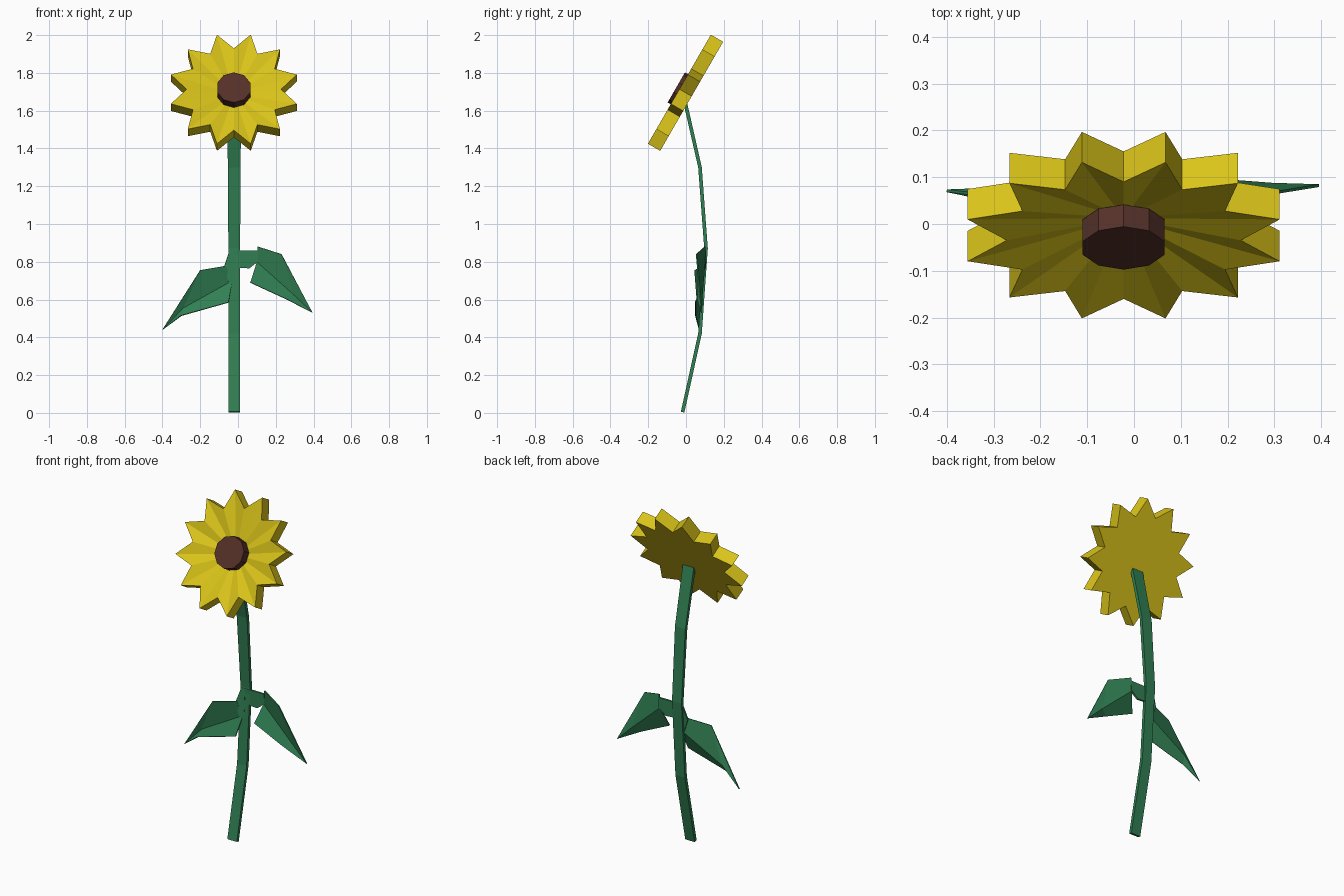
import bpy, bmesh, math
from mathutils import Vector, Matrix

if "Cube" in bpy.data.objects:
    bpy.data.objects.remove(bpy.data.objects["Cube"])


def material(name, rgb):
    m = bpy.data.materials.new(name)
    m.diffuse_color = (*rgb, 1)
    m.use_nodes = True
    m.node_tree.nodes["Principled BSDF"].inputs["Base Color"].default_value = m.diffuse_color
    return m


YELLOW = material("petal yellow", (0.70, 0.55, 0.01))
BROWN = material("seed brown", (0.09, 0.03, 0.022))
GREEN = material("stem green", (0.03, 0.21, 0.085))


def add_mesh(name, verts, faces, mat, matrix=None):
    me = bpy.data.meshes.new(name)
    me.from_pydata(verts, [], faces)
    bm = bmesh.new()
    bm.from_mesh(me)
    bmesh.ops.recalc_face_normals(bm, faces=bm.faces)
    bm.to_mesh(me)
    bm.free()
    me.materials.append(mat)
    ob = bpy.data.objects.new(name, me)
    bpy.context.collection.objects.link(ob)
    if matrix:
        ob.matrix_world = matrix
    return ob


def ring(n, radii, z, start=0.0):
    # start is measured clockwise from the top of the head
    pts = []
    for i in range(n):
        a = start + 2 * math.pi * i / n
        r = radii[i % len(radii)]
        pts.append((r * math.sin(a), r * math.cos(a), z))
    return pts


# Flower head: tilted star slab with a recessed, pleated front
head = Matrix.Translation((-0.022, 0.03, 1.676)) @ Matrix.Rotation(math.radians(60), 4, 'X')
THICK, DEPTH, N = 0.075, 0.055, 24
star = (0.25, 0.345)
verts = ring(N, star, 0) + ring(N, star, THICK) + [(0, 0, THICK - DEPTH)]
faces = [tuple(range(N))]
for i in range(N):
    j = (i + 1) % N
    faces.append((i, j, N + j, N + i))
    faces.append((N + i, N + j, 2 * N))
add_mesh("petals", verts, faces, YELLOW, head)

# Seed disc: ten-sided plate set into the petals
S = 10
verts = ring(S, (0.092,), THICK - 0.035) + ring(S, (0.092,), THICK + 0.019)
faces = [tuple(range(S)), tuple(range(S, 2 * S))]
faces += [(i, (i + 1) % S, S + (i + 1) % S, S + i) for i in range(S)]
add_mesh("seed_disc", verts, faces, BROWN, head)

# Stem: flat strip swept along a bent path in the yz plane
path = [(-0.018, 0.004), (0.074, 0.42), (0.106, 0.87), (0.074, 1.30), (-0.008, 1.66)]
widths = [0.031, 0.031, 0.031, 0.034, 0.036]
verts, faces = [], []
for i, (y, z) in enumerate(path):
    a = Vector(path[max(i - 1, 0)])
    b = Vector(path[min(i + 1, len(path) - 1)])
    d = (b - a).normalized() * 0.0095
    w = widths[i]
    for sx, sn in ((-1, -1), (1, -1), (1, 1), (-1, 1)):
        verts.append((-0.02 + sx * w, y + sn * d.y, z - sn * d.x))
    if i:
        o = 4 * i
        faces += [(o - 4 + k, o - 4 + (k + 1) % 4, o + (k + 1) % 4, o + k) for k in range(4)]
faces += [(0, 1, 2, 3), tuple(range(len(verts) - 4, len(verts)))]
add_mesh("stem", verts, faces, GREEN)


def sheet(name, verts, faces, thickness):
    ob = add_mesh(name, verts, faces, GREEN)
    mod = ob.modifiers.new("thickness", 'SOLIDIFY')
    mod.thickness = thickness
    mod.offset = 0
    return ob


# Leaves: two flat halves folded along a midrib, ending in a thin tip
# order: rib base, rib end, tip, upper shoulder, upper base, lower edge, lower base
leaf_faces = [(0, 1, 3, 4), (1, 2, 3), (0, 6, 5, 1), (1, 5, 2)]
sheet("right_leaf", [
    (0.10, 0.10, 0.80), (0.295, 0.085, 0.625), (0.395, 0.082, 0.53),
    (0.23, 0.055, 0.84), (0.105, 0.10, 0.88),
    (0.25, 0.06, 0.605), (0.065, 0.06, 0.69)], leaf_faces, 0.006)
sheet("left_leaf", [
    (-0.03, 0.09, 0.70), (-0.29, 0.075, 0.555), (-0.40, 0.071, 0.44),
    (-0.20, 0.047, 0.755), (-0.065, 0.085, 0.778),
    (-0.30, 0.05, 0.515), (-0.05, 0.05, 0.585)], leaf_faces, 0.006)

# Leaf stalks: short flat strips joining the stem
sheet("right_leaf_stalk", [
    (-0.02, 0.10, 0.86), (0.105, 0.10, 0.86), (0.105, 0.10, 0.80),
    (0.06, 0.10, 0.765), (-0.02, 0.10, 0.77)], [(0, 1, 2, 3, 4)], 0.012)
sheet("left_leaf_stalk", [
    (-0.02, 0.10, 0.86), (-0.045, 0.10, 0.86), (-0.075, 0.088, 0.77),
    (-0.05, 0.085, 0.69), (-0.02, 0.09, 0.70)], [(0, 1, 2, 3, 4)], 0.012)
